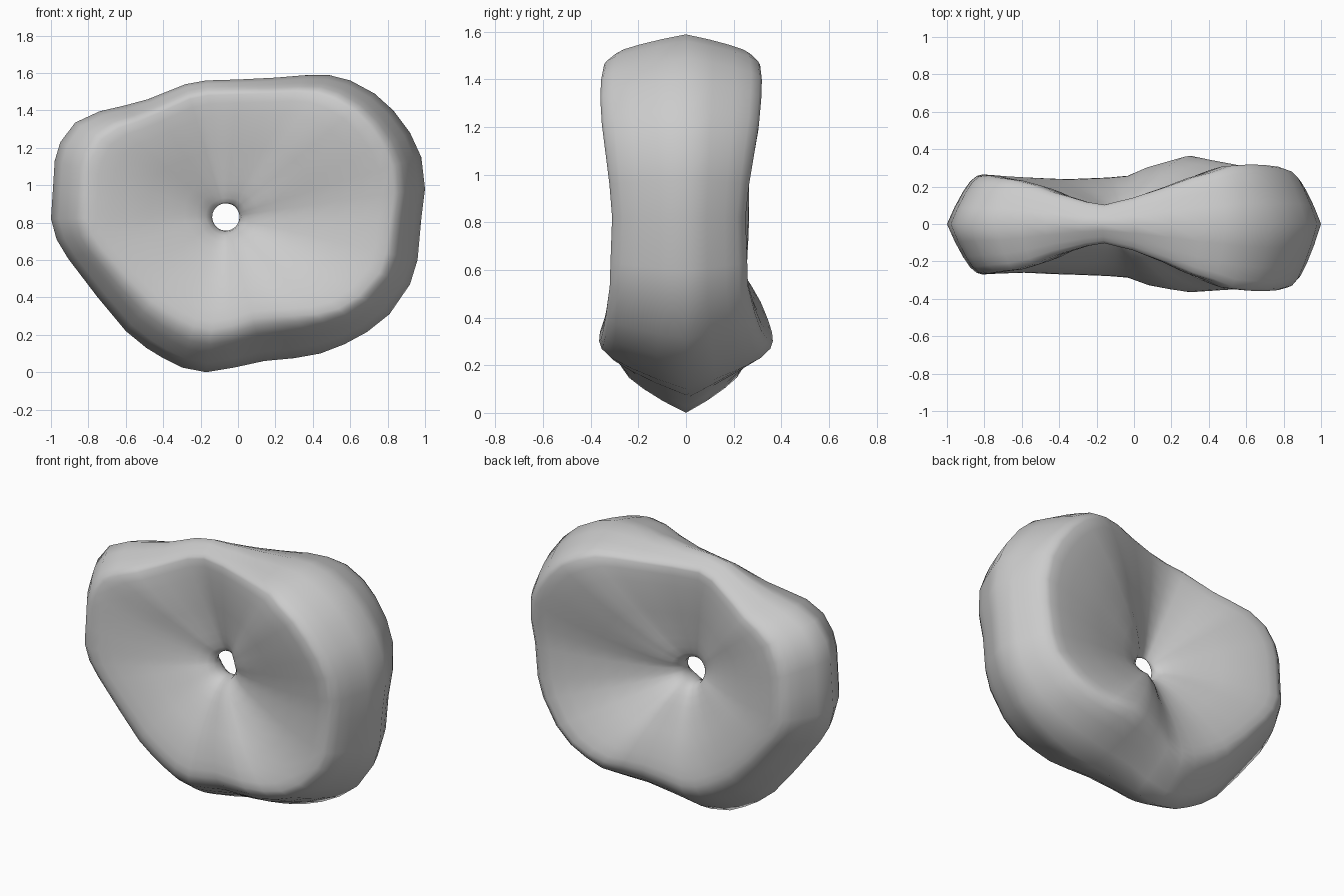
import bpy, bmesh, math

# hole centre and outer outline in the x-z plane
CX, CZ, HOLE = -0.065, 0.83, 0.073
OUTLINE = [(1, .98), (.98, 1.15), (.92, 1.28), (.83, 1.40), (.73, 1.49), (.6, 1.56),
           (.49, 1.588), (.36, 1.588), (.2, 1.575), (0, 1.565), (-.17, 1.56), (-.28, 1.54),
           (-.48, 1.46), (-.61, 1.425), (-.74, 1.395), (-.87, 1.335), (-.95, 1.23), (-.98, 1.13),
           (-.99, .97), (-1, .82), (-.97, .71), (-.91, .61), (-.75, .40), (-.6, .22),
           (-.49, .13), (-.4, .075), (-.3, .025), (-.17, .0), (-.02, .025), (.14, .06),
           (.3, .075), (.44, .10), (.57, .15), (.69, .215), (.81, .31), (.92, .47),
           (.96, .6), (.98, .82)]

# rim thickness by angle (front, back) and rim position along the radius
ANGLES = [0, 30, 45, 60, 80, 100, 120, 140, 155, 180, 210, 240, 270, 290, 305, 320, 340, 360]
FRONT = [.31, .36, .355, .27, .15, .10, .16, .245, .265, .27, .26, .27, .28, .34, .365, .35, .32, .31]
BACK = [.25, .315, .32, .25, .15, .10, .16, .235, .26, .265, .25, .24, .25, .32, .365, .32, .26, .25]
RIM = [.83, .84, .85, .87, .88, .88, .87, .83, .79, .78, .74, .70, .70, .67, .70, .78, .82, .83]

# cross-section: dished face from hole to rim, then bevelled wall to the edge
FACE = [(.012, .14), (.05, .26), (.12, .38), (.22, .5), (.35, .62), (.5, .75), (.65, .86),
        (.8, .94), (.92, .99), (1, 1)]
WALL = [(.16, .97), (.35, .86), (.55, .65), (.78, .35)]


def lookup(table, a):
    for i in range(len(ANGLES) - 1):
        if a <= ANGLES[i + 1]:
            t = (a - ANGLES[i]) / (ANGLES[i + 1] - ANGLES[i])
            t = t * t * (3 - 2 * t) * 0.5 + t * 0.5
            return table[i] * (1 - t) + table[i + 1] * t


bm = bmesh.new()
rings = []
for x, z in OUTLINE:
    dx, dz = x - CX, z - CZ
    radius = math.hypot(dx, dz)
    ang = math.degrees(math.atan2(dz, dx)) % 360
    p = lookup(RIM, ang)
    # the face is hollowed more deeply above the hole
    hollow = 1 + 0.5 * max(0, math.cos(math.radians(ang - 110)))
    half = [(t * p, h ** hollow) for t, h in FACE] + [(p + u * (1 - p), h) for u, h in WALL]
    front, back = lookup(FRONT, ang), lookup(BACK, ang)
    loop = [(0, 0)] + [(s, -h * front) for s, h in half] + [(1, 0)]
    loop += [(s, h * back) for s, h in reversed(half)]
    ring = []
    for s, y in loop:
        r = HOLE + s * (radius - HOLE)
        ring.append(bm.verts.new((CX + dx / radius * r, y, CZ + dz / radius * r)))
    rings.append(ring)

# skin neighbouring cross-sections into a closed ring
n = len(rings[0])
for i, a in enumerate(rings):
    b = rings[(i + 1) % len(rings)]
    for j in range(n):
        k = (j + 1) % n
        bm.faces.new((a[j], a[k], b[k], b[j]))
bmesh.ops.recalc_face_normals(bm, faces=bm.faces)
for f in bm.faces:
    f.smooth = True

mesh = bpy.data.meshes.new("pierced_stone")
bm.to_mesh(mesh)
bm.free()
stone = bpy.data.objects.new("pierced_stone", mesh)
bpy.context.collection.objects.link(stone)
